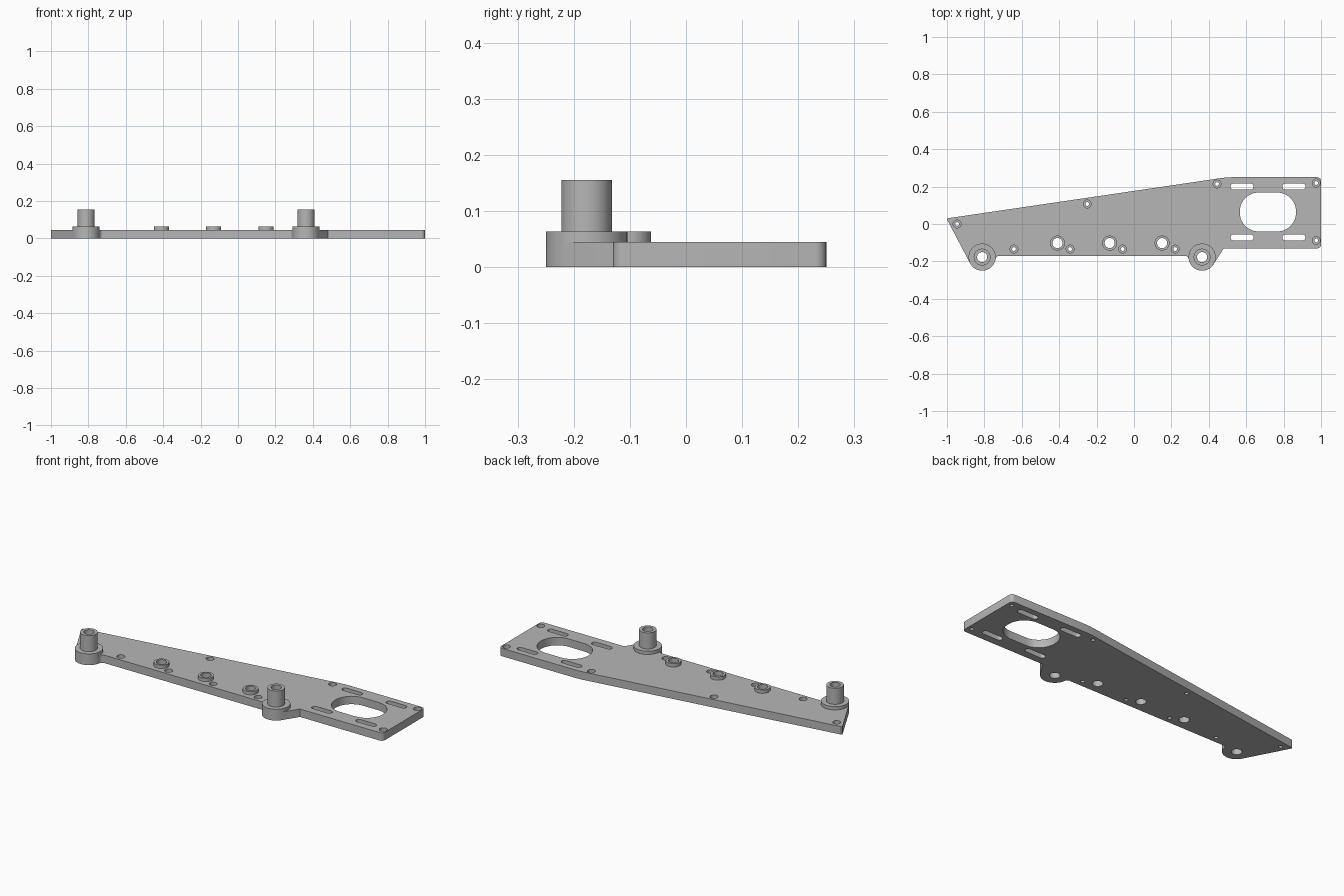
import bpy, bmesh
from math import pi, sin, cos, acos, atan2, hypot, sqrt, radians

if "Cube" in bpy.data.objects:
    bpy.data.objects.remove(bpy.data.objects["Cube"], do_unlink=True)

THICK, COLLAR_TOP, POST_TOP = 0.045, 0.064, 0.155
COLLAR_R, POST_R, BORE_R = 0.0725, 0.045, 0.027
BOSS_Y, EDGE_Y = -0.177, -0.17
BOSS_X = (-0.812, 0.364)

grey = bpy.data.materials.new("metal grey")
grey.use_nodes = True
colour = (0.47, 0.47, 0.47, 1)
grey.diffuse_color = colour
grey.node_tree.nodes["Principled BSDF"].inputs["Base Color"].default_value = colour


def arc(cx, cy, r, a, b, n):
    return [(cx + r * cos(a + (b - a) * i / n), cy + r * sin(a + (b - a) * i / n))
            for i in range(n + 1)]


def rounded_rect(cx, cy, w, h, r, n=12):
    pts = []
    for k, (sx, sy) in enumerate(((1, 1), (-1, 1), (-1, -1), (1, -1))):
        pts += arc(cx + sx * (w / 2 - r), cy + sy * (h / 2 - r), r,
                   k * pi / 2, (k + 1) * pi / 2, n)
    return pts


def prism(bm, pts, z0, z1):
    low = [bm.verts.new((x, y, z0)) for x, y in pts]
    high = [bm.verts.new((x, y, z1)) for x, y in pts]
    bm.faces.new(low[::-1])
    bm.faces.new(high)
    for i in range(len(pts)):
        j = (i + 1) % len(pts)
        bm.faces.new((low[i], low[j], high[j], high[i]))


def lathe(bm, cx, cy, profile, closed, n=48):
    """Turn an (r, z) profile about a vertical axis; open ones get end caps."""
    rings = [[bm.verts.new((x, y, z)) for x, y in arc(cx, cy, r, 0, 2 * pi * (n - 1) / n, n - 1)]
             for r, z in profile]
    pairs = list(zip(rings, rings[1:]))
    if closed:
        pairs.append((rings[-1], rings[0]))
    else:
        bm.faces.new(rings[0][::-1])
        bm.faces.new(rings[-1])
    for a, b in pairs:
        for i in range(n):
            j = (i + 1) % n
            bm.faces.new((a[i], a[j], b[j], b[i]))


def finish(bm, name):
    bmesh.ops.remove_doubles(bm, verts=bm.verts, dist=1e-5)
    bmesh.ops.recalc_face_normals(bm, faces=bm.faces)
    mesh = bpy.data.meshes.new(name)
    bm.to_mesh(mesh)
    bm.free()
    mesh.materials.append(grey)
    ob = bpy.data.objects.new(name, mesh)
    bpy.context.collection.objects.link(ob)
    return ob


def smooth(ob):
    bpy.ops.object.select_all(action='DESELECT')
    ob.select_set(True)
    bpy.context.view_layer.objects.active = ob
    bpy.ops.object.shade_smooth_by_angle(angle=radians(30))


def tangent_angle(cx, px, py, side):
    """Angle on a boss where the straight edge from a point touches it."""
    dx, dy = px - cx, py - BOSS_Y
    return atan2(dy, dx) + side * acos(COLLAR_R / hypot(dx, dy))


# Plate outline: two boss lobes joined to the long edge by small fillets
fillet = 0.02
drop = EDGE_Y - fillet - BOSS_Y
reach = sqrt((COLLAR_R + fillet) ** 2 - drop ** 2)
turn = atan2(-drop, reach)
tip, neck = (-1, 0.025), (0.48, -0.13)
left_x, right_x = BOSS_X
outline = arc(left_x, BOSS_Y, COLLAR_R, tangent_angle(left_x, *tip, 1), 2 * pi - turn, 24)
outline += arc(left_x + reach, EDGE_Y - fillet, fillet, pi - turn, pi / 2, 8)[1:]
outline += arc(right_x - reach, EDGE_Y - fillet, fillet, pi / 2, turn, 8)
outline += arc(right_x, BOSS_Y, COLLAR_R, pi + turn,
               2 * pi + tangent_angle(right_x, *neck, -1), 24)[1:]
outline += [neck]
outline += arc(0.98, -0.11, 0.02, -pi / 2, 0, 6)
outline += arc(0.98, 0.23, 0.02, 0, pi / 2, 6)
outline += [(0.52, 0.25), (0.495, 0.249), (0.47, 0.246), (-0.994, 0.031), tip]
bm = bmesh.new()
prism(bm, outline, 0, THICK)
plate = finish(bm, "mounting_plate")

# Openings: window, slots, bores and stepped screw holes
small_x = (-0.409, -0.13, 0.15)
small_y = -0.102
screws = [(-0.946, 0), (-0.25, 0.107), (0.444, 0.214), (0.974, 0.219), (0.974, -0.088)]
screws += [(x, -0.134) for x in (-0.642, -0.342, -0.061, 0.22)]
below, above = -0.02, THICK + 0.02
bm = bmesh.new()
prism(bm, rounded_rect(0.716, 0.064, 0.30, 0.208, 0.1), below, above)
for x in (0.578, 0.855):
    for y in (0.2, -0.072):
        prism(bm, rounded_rect(x, y, 0.124, 0.032, 0.0159, 6), below, above)
for x, y in [(x, BOSS_Y) for x in BOSS_X] + [(x, small_y) for x in small_x]:
    lathe(bm, x, y, [(BORE_R, below), (BORE_R, above)], False)
for x, y in screws:
    lathe(bm, x, y, [(0.01, below), (0.01, 0.022), (0.021, 0.022), (0.021, above)], False, 24)
cutter = finish(bm, "opening_cutter")
cutter.hide_render = True
cut = plate.modifiers.new("openings", 'BOOLEAN')
cut.operation = 'DIFFERENCE'
cut.solver = 'EXACT'
cut.object = cutter
bpy.context.view_layer.objects.active = plate
bpy.ops.object.modifier_apply(modifier=cut.name)
bpy.data.objects.remove(cutter, do_unlink=True)
smooth(plate)

# Tall hollow posts on collars
for side, x in zip(("right", "left"), BOSS_X):
    bm = bmesh.new()
    lathe(bm, x, BOSS_Y, [(BORE_R, THICK), (COLLAR_R, THICK), (COLLAR_R, COLLAR_TOP),
                          (POST_R, COLLAR_TOP), (POST_R, POST_TOP), (BORE_R, POST_TOP)], True)
    smooth(finish(bm, side + "_post"))

# Low ring bosses along the edge
for i, x in enumerate(small_x):
    bm = bmesh.new()
    lathe(bm, x, small_y, [(BORE_R, THICK), (0.04, THICK),
                           (0.04, COLLAR_TOP), (BORE_R, COLLAR_TOP)], True)
    smooth(finish(bm, f"ring_boss_{i + 1}"))
